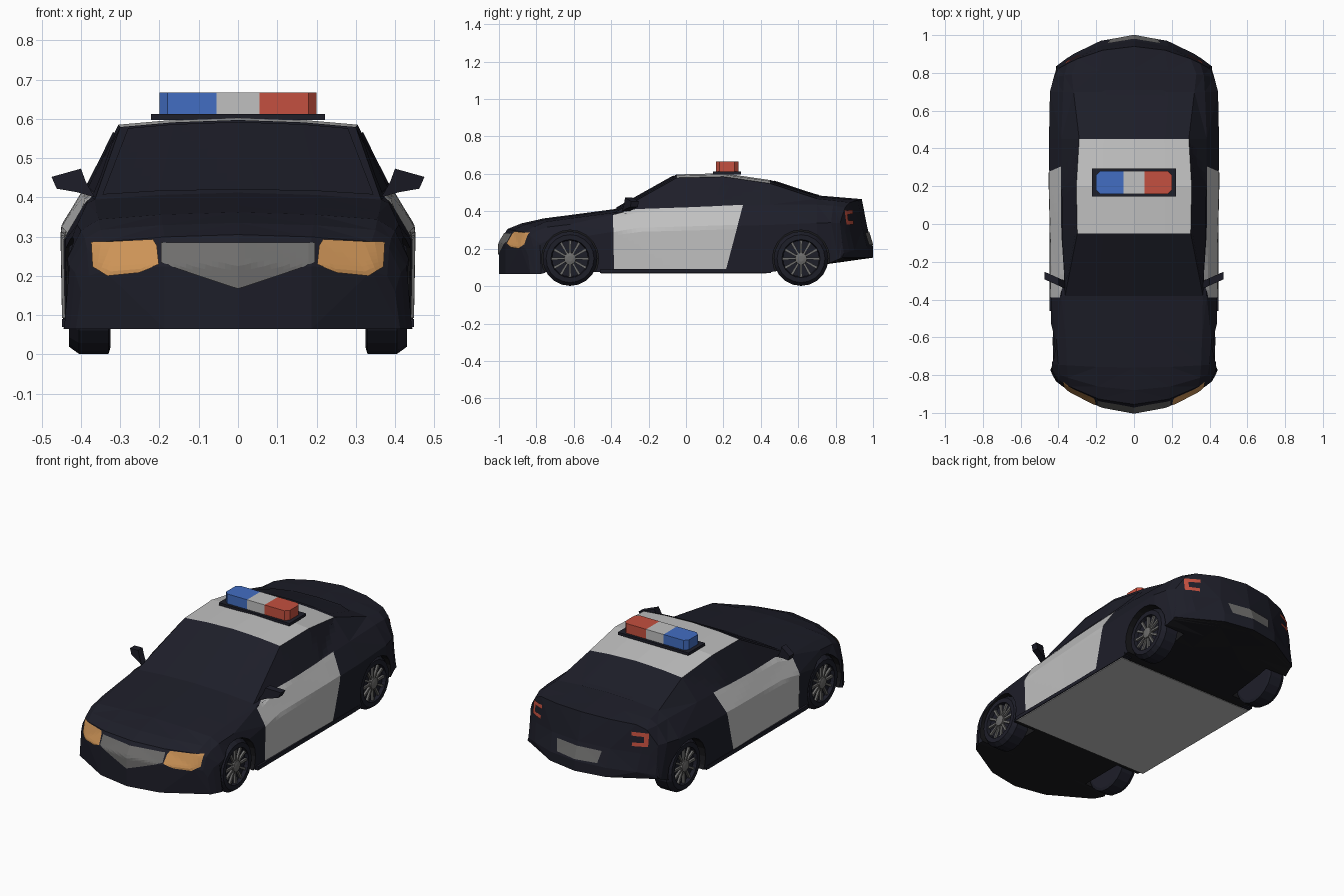
import bpy, bmesh, math
from mathutils import Vector, Matrix
from mathutils.bvhtree import BVHTree

if "Cube" in bpy.data.objects:
    bpy.data.objects.remove(bpy.data.objects["Cube"])


def material(name, r, g, b):
    m = bpy.data.materials.new(name)
    m.diffuse_color = (r, g, b, 1)
    m.use_nodes = True
    m.node_tree.nodes["Principled BSDF"].inputs["Base Color"].default_value = m.diffuse_color
    return m


NAVY = material("dark navy", .0125, .0130, .0220)
WHITE = material("off white", .53, .53, .53)
BLACK = material("black", .010, .010, .012)
GREY = material("mid grey", .155, .153, .150)
AMBER = material("amber", .64, .31, .10)
RED = material("red", .55, .08, .05)
BLUE = material("blue", .055, .155, .54)


def finish(bm, name, *mats, recalc=True):
    if recalc:
        bmesh.ops.recalc_face_normals(bm, faces=bm.faces)
    me = bpy.data.meshes.new(name)
    bm.to_mesh(me)
    bm.free()
    ob = bpy.data.objects.new(name, me)
    for m in mats:
        me.materials.append(m)
    bpy.context.collection.objects.link(ob)
    return ob


def prism(bm, pts, offset):
    """Extrude a closed 3D outline by an offset vector."""
    f = bm.faces.new([bm.verts.new(p) for p in pts])
    r = bmesh.ops.extrude_face_region(bm, geom=[f])
    bmesh.ops.translate(bm, vec=offset, verts=[v for v in r["geom"] if isinstance(v, bmesh.types.BMVert)])


def box(bm, x0, x1, y0, y1, z0, z1):
    prism(bm, [(x0, y0, z0), (x1, y0, z0), (x1, y1, z0), (x0, y1, z0)], (0, 0, z1 - z0))


# Body: cross sections along the length (y, centre z, top edge x, shoulder x, shoulder z, side x)
SECTIONS = [
    (-1.0, .23, .34, .38, .20, .40),
    (-.955, .305, .34, .385, .27, .415),
    (-.88, .335, .35, .39, .295, .43),
    (-.76, .362, .355, .40, .315, .435),
    (-.62, .38, .36, .41, .33, .44),
    (-.38, .412, .365, .385, .385, .44),
    (-.05, .597, .30, .385, .41, .442),
    (.20, .603, .305, .385, .425, .448),
    (.45, .567, .29, .385, .435, .45),
    (.70, .485, .32, .375, .435, .445),
    (.82, .475, .33, .37, .43, .425),
    (.94, .465, .30, .35, .42, .40),
    (.97, .31, .33, .37, .28, .40),
    (1.0, .21, .32, .36, .185, .40),
]


def section(y, zc, xt, xs, zs, xm):
    """Closed ring of 14 points; both ends sweep back toward the sides."""
    sweep = max(0, -.735 - y) * .75 - max(0, y - .76) * .82
    zl = .065 if y < -.8 else .075 + max(0, y - .45) * .14
    xl = xm + (.013 if abs(y) > .85 else -.004)
    zt, zm = zc - .018, zl + .7 * (zs - zl)
    half = [(0, zc), (xt * .55, zc - .006), (xt, zt), (xs, zs), (xm, zm), (xl, zl), (xt * .55, zl), (0, zl)]
    return [(x, y + sweep * (x / .45) ** 2, z) for x, z in half + [(-x, z) for x, z in half[6:0:-1]]]


bm = bmesh.new()
rings = [[bm.verts.new(p) for p in section(*s)] for s in SECTIONS]
for i in range(len(rings) - 1):
    a, b = rings[i], rings[i + 1]
    for j in range(14):
        k = (j + 1) % 14
        f = bm.faces.new((a[j], a[k], b[k], b[j]))
        if j in (0, 1, 12, 13) and -.1 < SECTIONS[i][0] < .4:
            f.material_index = 1          # white roof
        elif 5 <= j <= 8:
            f.material_index = 2          # underside
for r in (rings[0], rings[-1]):
    for ids in ((0, 1, 6, 7), (1, 2, 3, 4, 5, 6), (0, 7, 8, 13), (13, 8, 9, 10, 11, 12)):
        bm.faces.new([r[i] for i in ids])
bmesh.ops.recalc_face_normals(bm, faces=bm.faces)
bmesh.ops.triangulate(bm, faces=bm.faces)
surface = BVHTree.FromBMesh(bm)
body = finish(bm, "body", NAVY, WHITE, BLACK)

# Wheel wells cut out of the body
WHEEL_Y, WHEEL_Z = (-.62, .615), .147
bm = bmesh.new()
for s in (-1, 1):
    for y in WHEEL_Y:
        bmesh.ops.create_cone(bm, cap_ends=True, segments=20, radius1=.153, radius2=.153, depth=.32,
                              matrix=Matrix.Translation((s * .45, y, WHEEL_Z)) @ Matrix.Rotation(math.pi / 2, 4, 'Y'))
for f in bm.faces:
    f.material_index = 2
cutter = finish(bm, "wheel_well_cutter", NAVY, WHITE, BLACK)
cutter.hide_render = True
mod = body.modifiers.new("wells", 'BOOLEAN')
mod.operation, mod.object, mod.solver = 'DIFFERENCE', cutter, 'EXACT'
bpy.context.view_layer.objects.active = body
bpy.ops.object.modifier_apply(modifier="wells")
bpy.data.objects.remove(cutter)

# Thin plates projected onto the body surface
VIEWS = {
    "front": (lambda a, b: Vector((a, -3, b)), Vector((0, 1, 0))),
    "rear": (lambda a, b: Vector((a, 3, b)), Vector((0, -1, 0))),
    "side": (lambda a, b: Vector((3, a, b)), Vector((-1, 0, 0))),
    "top": (lambda a, b: Vector((a, b, 3)), Vector((0, 0, -1))),
}


def along(poly, t):
    t *= len(poly) - 1
    i = min(int(t), len(poly) - 2)
    return Vector(poly[i]).lerp(Vector(poly[i + 1]), t - i)


def plate(name, mat, view, upper, lower, n=12, m=8, lift=.004):
    """Fill between an upper and a lower line, on both sides of the car."""
    origin, d = VIEWS[view]
    bm = bmesh.new()
    for s in (1, -1):
        grid = []
        for i in range(n + 1):
            row = []
            for j in range(m + 1):
                p = along(upper, i / n).lerp(along(lower, i / n), j / m)
                o = origin(*p)
                hit, nor = surface.ray_cast(o, d)[:2]
                if hit is None:
                    hit, nor = surface.find_nearest(o + d * 2.2)[:2]
                q = hit + nor * lift
                if abs(hit.x) < 1e-4:
                    q.x = 0
                row.append(bm.verts.new((q.x * s, q.y, q.z)))
            grid.append(row)
        out = Vector((d.x * s, d.y, d.z))
        for i in range(n):
            for j in range(m):
                f = bm.faces.new((grid[i][j], grid[i + 1][j], grid[i + 1][j + 1], grid[i][j + 1]))
                f.normal_update()
                if f.normal.dot(out) > 0:
                    f.normal_flip()
    return finish(bm, name, mat, recalc=False)


plate("door_panels", WHITE, "side", [(-.39, .378), (-.27, .410), (.02, .42), (.305, .432)],
      [(-.385, .092), (.215, .092)], 18, 16)
plate("side_windows", NAVY, "side", [(-.27, .45), (-.06, .56), (.20, .565), (.42, .53)], [(-.31, .41), (.36, .445)], 15, 5)
plate("windshield", NAVY, "top", [(0, -.065), (.28, -.065)], [(0, -.372), (.345, -.365)])
plate("rear_window", NAVY, "top", [(0, .47), (.25, .47)], [(0, .71), (.15, .71), (.24, .66)])
plate("grille", GREY, "front", [(0, .283), (.195, .283)], [(0, .167), (.10, .200), (.195, .233)])
plate("headlights", AMBER, "front", [(.205, .275), (.215, .292), (.372, .284)],
      [(.2, .228), (.25, .208), (.33, .2), (.368, .222)])
plate("rear_plate", GREY, "rear", [(0, .287), (.14, .285)], [(0, .218), (.125, .22)])
plate("tail_light_upper", RED, "rear", [(.28, .408), (.36, .403)], [(.28, .387), (.36, .382)], 6, 2)
plate("tail_light_lower", RED, "rear", [(.285, .35), (.36, .35)], [(.285, .33), (.36, .33)], 6, 2)
plate("tail_light_outer", RED, "rear", [(.34, .395), (.36, .395)], [(.34, .335), (.36, .335)], 2, 6)

# Side skirts and floor panel
bm = bmesh.new()
for s in (-1, 1):
    box(bm, s * .40, s * .448, -.46, .455, .069, .09)
finish(bm, "side_skirts", NAVY)
bm = bmesh.new()
box(bm, -.444, .444, -.455, .43, .064, .068)
finish(bm, "floor_panel", WHITE)

# Door mirrors
bm = bmesh.new()
for s in (-1, 1):
    prism(bm, [(s * x, -.335 + (x - .38) * .45, z) for x, z in
               ((.365, .40), (.41, .413), (.462, .422), (.475, .452), (.40, .473), (.388, .44))], (0, .04, 0))
finish(bm, "door_mirrors", NAVY)


# Wheels
def lathe(bm, profile, centre, s, segs=20):
    rows = [[bm.verts.new((s * x, centre[0] + r * math.cos(2 * math.pi * k / segs),
                           centre[1] + r * math.sin(2 * math.pi * k / segs))) for k in range(segs)] for r, x in profile]
    for a, b in zip(rows, rows[1:]):
        for k in range(segs):
            bm.faces.new((a[k], a[(k + 1) % segs], b[(k + 1) % segs], b[k]))
    bm.faces.new(rows[0])
    bm.faces.new(rows[-1])


tyres, rims = bmesh.new(), bmesh.new()
for s in (-1, 1):
    for y in WHEEL_Y:
        c = (y, WHEEL_Z)
        lathe(tyres, [(.13, .325), (.146, .33), (.146, .405), (.128, .43), (.102, .43), (.097, .41)], c, s)
        lathe(rims, [(.034, .408), (.032, .428), (.015, .432)], c, s, 10)
        for k in range(12):
            a = 2 * math.pi * k / 12
            u, v = Vector((0, math.cos(a), math.sin(a))), Vector((0, -math.sin(a), math.cos(a)))
            o = Vector((s * .408, y, WHEEL_Z))
            prism(rims, [o + u * r + v * w for r, w in ((.025, -.005), (.098, -.007), (.098, .007), (.025, .005))],
                  (s * .014, 0, 0))
finish(tyres, "tyres", NAVY)
finish(rims, "wheel_spokes", GREY)

# Roof light bar
bm = bmesh.new()
box(bm, -.222, .222, .145, .295, .597, .612)
finish(bm, "light_bar_base", NAVY)
for name, mat, s in (("light_bar_blue", BLUE, -1), ("light_bar_red", RED, 1)):
    bm = bmesh.new()
    prism(bm, [(s * x, y, .612) for x, y in
               ((.055, .16), (.18, .16), (.2, .18), (.2, .26), (.18, .28), (.055, .28))], (0, 0, .055))
    finish(bm, name, mat)
bm = bmesh.new()
box(bm, -.055, .055, .16, .28, .612, .667)
finish(bm, "light_bar_centre", WHITE)
